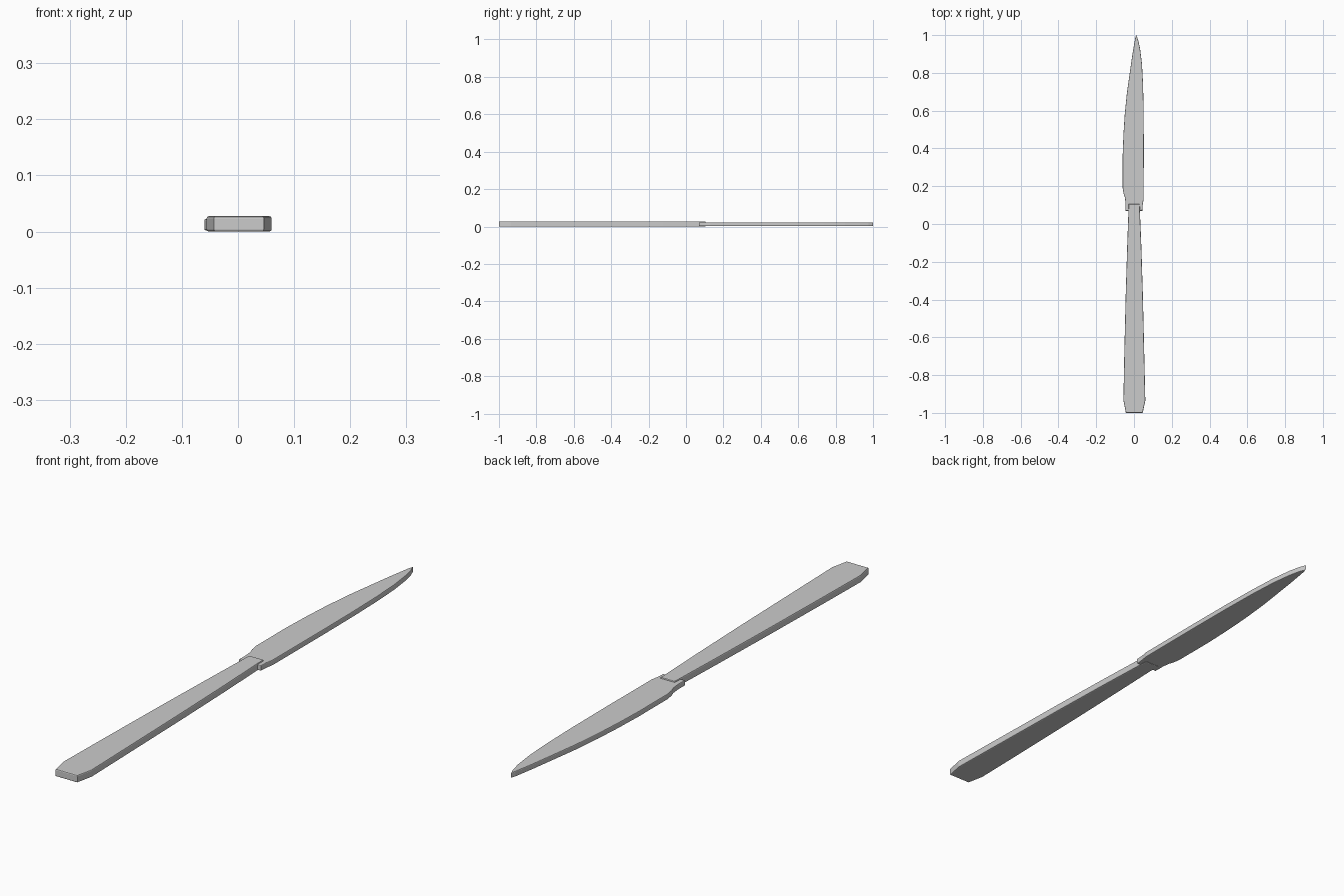
import bpy, bmesh


def slab(name, outline, z0, z1, bevel):
    """Extrude a top-view outline from z0 to z1 and round its rims."""
    bm = bmesh.new()
    face = bm.faces.new([bm.verts.new((x, y, z0)) for x, y in outline])
    ext = bmesh.ops.extrude_face_region(bm, geom=[face])
    for v in ext["geom"]:
        if isinstance(v, bmesh.types.BMVert):
            v.co.z = z1
    bmesh.ops.recalc_face_normals(bm, faces=bm.faces)
    rims = [e for e in bm.edges if abs(e.verts[0].co.z - e.verts[1].co.z) < 1e-6]
    bmesh.ops.bevel(bm, geom=rims, offset=bevel, segments=2, profile=0.5,
                    affect='EDGES', clamp_overlap=True)
    mesh = bpy.data.meshes.new(name)
    bm.to_mesh(mesh)
    bm.free()
    obj = bpy.data.objects.new(name, mesh)
    bpy.context.collection.objects.link(obj)
    return obj


# Blade: straighter back on the right, curved cutting edge on the left
slab("blade", [
    (-0.045, 0.07), (0.044, 0.07), (0.046, 0.10), (0.051, 0.13), (0.052, 0.40),
    (0.051, 0.60), (0.048, 0.74), (0.042, 0.85), (0.032, 0.93),
    (0.022, 0.975), (0.012, 1.0), (0.006, 0.982), (-0.008, 0.90),
    (-0.024, 0.79), (-0.038, 0.69), (-0.049, 0.58), (-0.056, 0.47),
    (-0.060, 0.36), (-0.060, 0.19), (-0.055, 0.16), (-0.048, 0.14), (-0.045, 0.11),
], 0.002, 0.0225, 0.003)

# Handle: flares toward a chamfered butt, overlaps the blade root
slab("handle", [
    (-0.043, -1.0), (0.046, -1.0), (0.060, -0.935), (0.055, -0.72),
    (0.047, -0.38), (0.039, -0.12), (0.032, 0.05), (0.030, 0.105),
    (-0.028, 0.105), (-0.030, 0.05), (-0.036, -0.12), (-0.044, -0.38),
    (-0.052, -0.72), (-0.056, -0.935),
], 0.0, 0.0275, 0.004)
